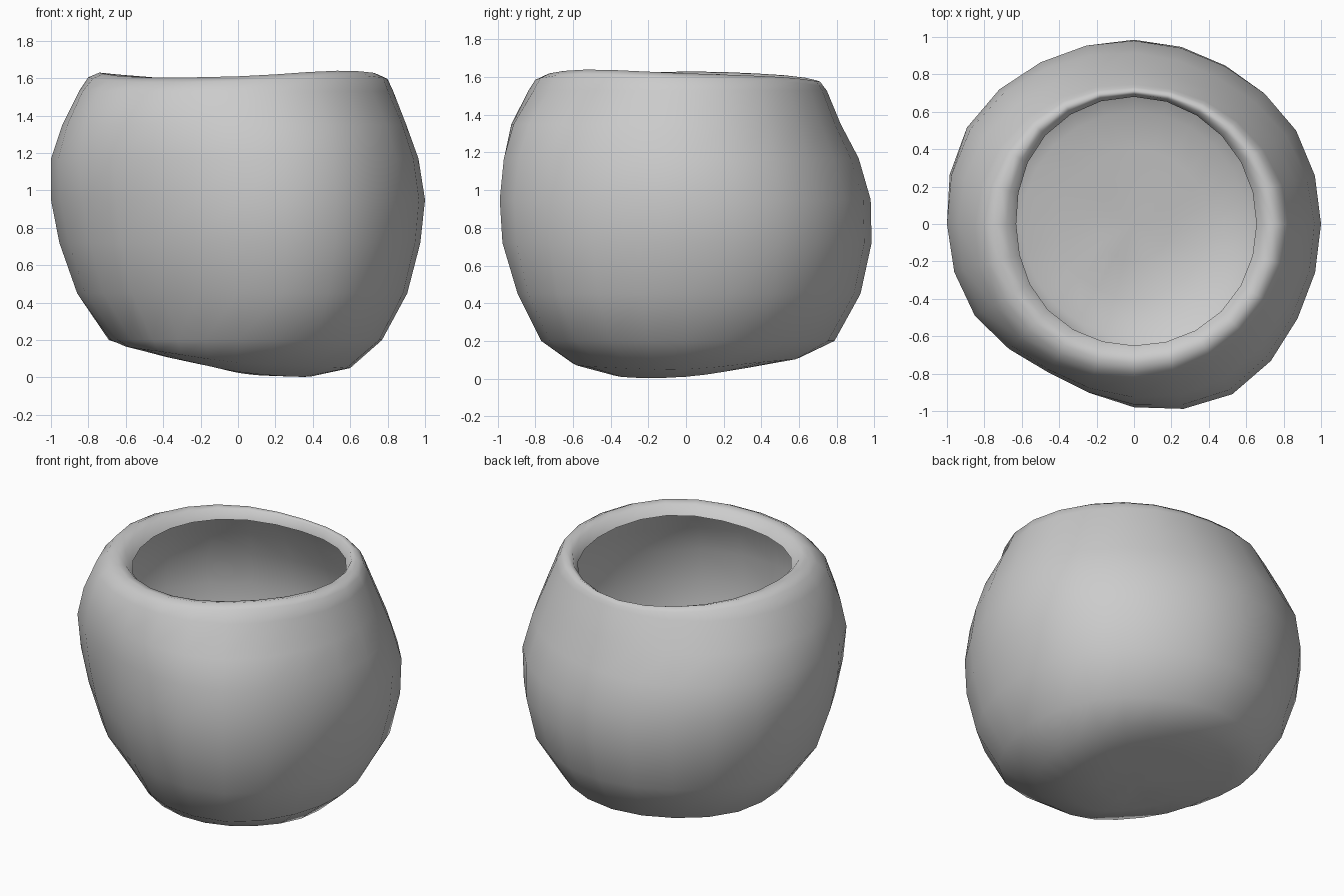
import bpy, bmesh, math

if "Cube" in bpy.data.objects:
    bpy.data.objects.remove(bpy.data.objects["Cube"])

SEG = 24


def around(vals, a):
    """Smooth periodic (Catmull-Rom) lookup of evenly spaced values, a in 0..1."""
    n = len(vals)
    t = a * n
    i = int(t)
    f = t - i
    p, q, r, s = (vals[(i + k) % n] for k in (-1, 0, 1, 2))
    return 0.5 * (2*q + (r - p)*f + (2*p - 5*q + 4*r - s)*f*f + (3*q - p - 3*r + s)*f**3)


# Uneven plan outline: largest radius every 30 degrees, starting at +x
PLAN = [1.0, 1.0, .975, .985, 1.0, 1.03, 1.0, .98, .92, .98, 1.05, 1.01]

# Wall: height and relative radius every 45 degrees, starting at +x
WALL = [
    (.20, [.77, .78, .80, .76, .68, .68, .76, .80]),
    (.45, [.905, .94, .94, .90, .86, .85, .89, .93]),
    (.72, [.975, 1.0, 1.0, .98, .955, .93, .98, .99]),
    (.95, [1.0, 1.0, .995, 1.0, 1.0, .975, 1.0, 1.0]),
    (1.17, [.965, .93, .93, .97, 1.0, 1.0, .985, .97]),
    (1.35, [.90, .855, .83, .89, .94, .96, .94, .92]),
    (1.53, [.83, .78, .75, .80, .85, .875, .84, .82]),
]

# Sagging base: radius and height every 45 degrees
BASE = [
    (.20, [.02, .04, .06, .07, .07, .06, .025, .01]),
    (.40, [.01, .05, .08, .11, .115, .09, .03, .005]),
    (.60, [.05, .09, .11, .15, .165, .14, .08, .06]),
]

# Rolled rim: crest height, outer radius, inner radius every 45 degrees
CREST = [1.62, 1.60, 1.575, 1.61, 1.63, 1.605, 1.61, 1.64]
OUTER = [.80, .755, .73, .77, .80, .80, .80, .80]
INNER = [.655, .665, .68, .67, .63, .65, .65, .66]
RIM = [(0, -.025), (.35, 0), (.7, -.012), (1, -.07)]   # outer-to-inner blend, drop


def column(a):
    """All (radius, height) points of the pot at one angle, base to lip."""
    pts = [(r, around(zs, a)) for r, zs in BASE]
    plan = around(PLAN, a)
    for i, (z, rs) in enumerate(WALL):
        # the plan bulge fades out toward the round neck
        k = 1 + (plan - 1) * (1, 1, 1, 1, 1, .7, .3)[i]
        pts.append((around(rs, a) * k, z))
    o, n, c = around(OUTER, a), around(INNER, a), around(CREST, a)
    pts += [(o + (n - o) * f, c + d) for f, d in RIM]
    return pts


# Pot body: an open skin with the lip rolled inward
bm = bmesh.new()
cols = []
for s in range(SEG):
    ang = 2 * math.pi * s / SEG
    cols.append([bm.verts.new((r * math.cos(ang), r * math.sin(ang), z))
                 for r, z in column(s / SEG)])
centre = bm.verts.new((0, 0, .035))
for s in range(SEG):
    a, b = cols[s], cols[(s + 1) % SEG]
    bm.faces.new((centre, b[0], a[0]))
    for i in range(len(a) - 1):
        bm.faces.new((a[i], b[i], b[i + 1], a[i + 1]))
for f in bm.faces:
    f.smooth = True
me = bpy.data.meshes.new("pot")
bm.to_mesh(me)
bm.free()
pot = bpy.data.objects.new("pot", me)
bpy.context.collection.objects.link(pot)
